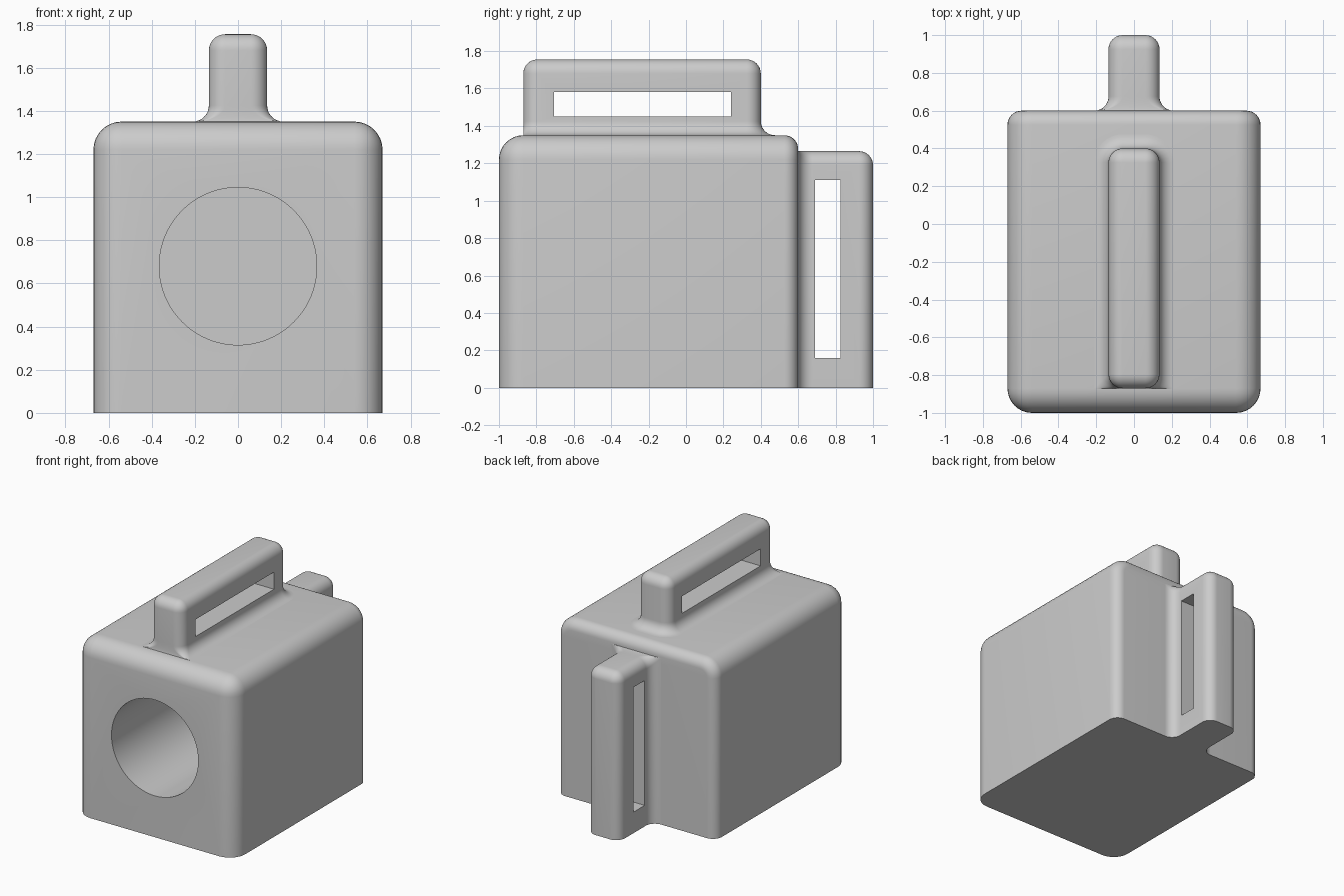
import bpy, bmesh
from math import sin, cos, pi
from mathutils import Vector

if "Cube" in bpy.data.objects:
    bpy.data.objects.remove(bpy.data.objects["Cube"], do_unlink=True)

grey = bpy.data.materials.new("plain_grey")
grey.use_nodes = True
grey.diffuse_color = (0.6, 0.6, 0.6, 1)
grey.node_tree.nodes["Principled BSDF"].inputs["Base Color"].default_value = (0.6, 0.6, 0.6, 1)

STEPS = 8
ROUND = 0.075       # small rounding, also the fillet radius
HALF = 0.135        # half thickness of a handle
arc = [i / STEPS * pi / 2 for i in range(STEPS + 1)]


def make_object(name, bm):
    bmesh.ops.recalc_face_normals(bm, faces=bm.faces)
    mesh = bpy.data.meshes.new(name)
    bm.to_mesh(mesh)
    bm.free()
    obj = bpy.data.objects.new(name, mesh)
    bpy.context.collection.objects.link(obj)
    mesh.materials.append(grey)
    return obj


def box(lo, hi):
    bm = bmesh.new()
    bmesh.ops.create_cube(bm, size=1)
    lo, hi = Vector(lo), Vector(hi)
    for v in bm.verts:
        v.co = (lo + hi) / 2 + v.co * (hi - lo)
    return bm


def cut(obj, cutter):
    cutter.hide_render = True
    mod = obj.modifiers.new("cut", 'BOOLEAN')
    mod.operation, mod.solver, mod.object = 'DIFFERENCE', 'EXACT', cutter
    bpy.ops.object.select_all(action='DESELECT')
    bpy.context.view_layer.objects.active = obj
    obj.select_set(True)
    bpy.ops.object.modifier_apply(modifier=mod.name)
    bpy.data.objects.remove(cutter, do_unlink=True)
    bpy.ops.object.shade_smooth_by_angle(angle=0.6)


def outline(half, v0, v1, r0, r1):
    """Rectangle with a separate corner radius at each end."""
    pts = []
    for sx, v, sv, r, start in ((1, v1, 1, r1, 0), (-1, v1, 1, r1, 1),
                                (-1, v0, -1, r0, 2), (1, v0, -1, r0, 3)):
        cx, cv = sx * (half - r), v - sv * r
        pts += [(cx + r * cos(a + start * pi / 2), cv + r * sin(a + start * pi / 2)) for a in arc]
    return pts


def handle(name, v0, v1, height, square_end, place, slot):
    """Lofted bar: fillet at the foot, rounded outer edges, slot through it."""
    rings = []

    def ring(w, grow, r0):
        end = v1 if square_end else v1 + grow
        r1 = 0 if square_end else ROUND + grow
        start = v0 - min(grow, 0)
        rings.append([place(x, v, w) for x, v in outline(HALF + grow, start, end, r0, r1)])

    ring(-0.02, ROUND, 0)
    for a in arc:
        ring(ROUND * (1 - cos(a)), ROUND * (1 - sin(a)), ROUND * sin(a))
    for a in arc:
        inset = ROUND * (1 - cos(a))
        ring(height - ROUND + ROUND * sin(a), -inset, ROUND - inset)

    bm = bmesh.new()
    loops = [[bm.verts.new(p) for p in r] for r in rings]
    n = len(loops[0])
    for a, b in zip(loops, loops[1:]):
        for i in range(n):
            j = (i + 1) % n
            bm.faces.new((a[i], a[j], b[j], b[i]))
    bm.faces.new(loops[0])
    bm.faces.new(loops[-1])
    bmesh.ops.remove_doubles(bm, verts=bm.verts, dist=1e-5)
    cut(make_object(name, bm), make_object("slot_cutter", box(*slot)))


# Body: wide rounding at the front and top, small rounding around the back
bm = box((-0.67, -1, 0), (0.67, 0.6, 1.35))


def bevel(pick, width):
    edges = [e for e in bm.edges if pick(*(v.co for v in e.verts))]
    bmesh.ops.bevel(bm, geom=edges, offset=width, offset_type='OFFSET',
                    segments=STEPS, profile=0.5, affect='EDGES')


bevel(lambda a, b: max(a.z, b.z) > 0.1 and min(a.y, b.y) < 0, 0.13)
bevel(lambda a, b: max(a.z, b.z) > 0.1 and min(a.y, b.y) > 0.599, ROUND)
body = make_object("body", bm)

# Round bore in the front
bpy.ops.mesh.primitive_cylinder_add(vertices=96, radius=0.365, depth=1.4,
                                    location=(0, -0.5, 0.68), rotation=(pi / 2, 0, 0))
bore = bpy.context.object
bore.data.materials.append(grey)
cut(body, bore)

# Handle on the top and handle on the back
handle("top_handle", -0.87, 0.40, 0.405, False,
       lambda x, v, w: (x, v, 1.35 + w),
       ((-0.5, -0.705, 1.45), (0.5, 0.24, 1.58)))
handle("back_handle", -1.265, 0, 0.4, True,
       lambda x, v, w: (x, 0.6 + w, -v),
       ((-0.5, 0.69, 0.16), (0.5, 0.825, 1.11)))
